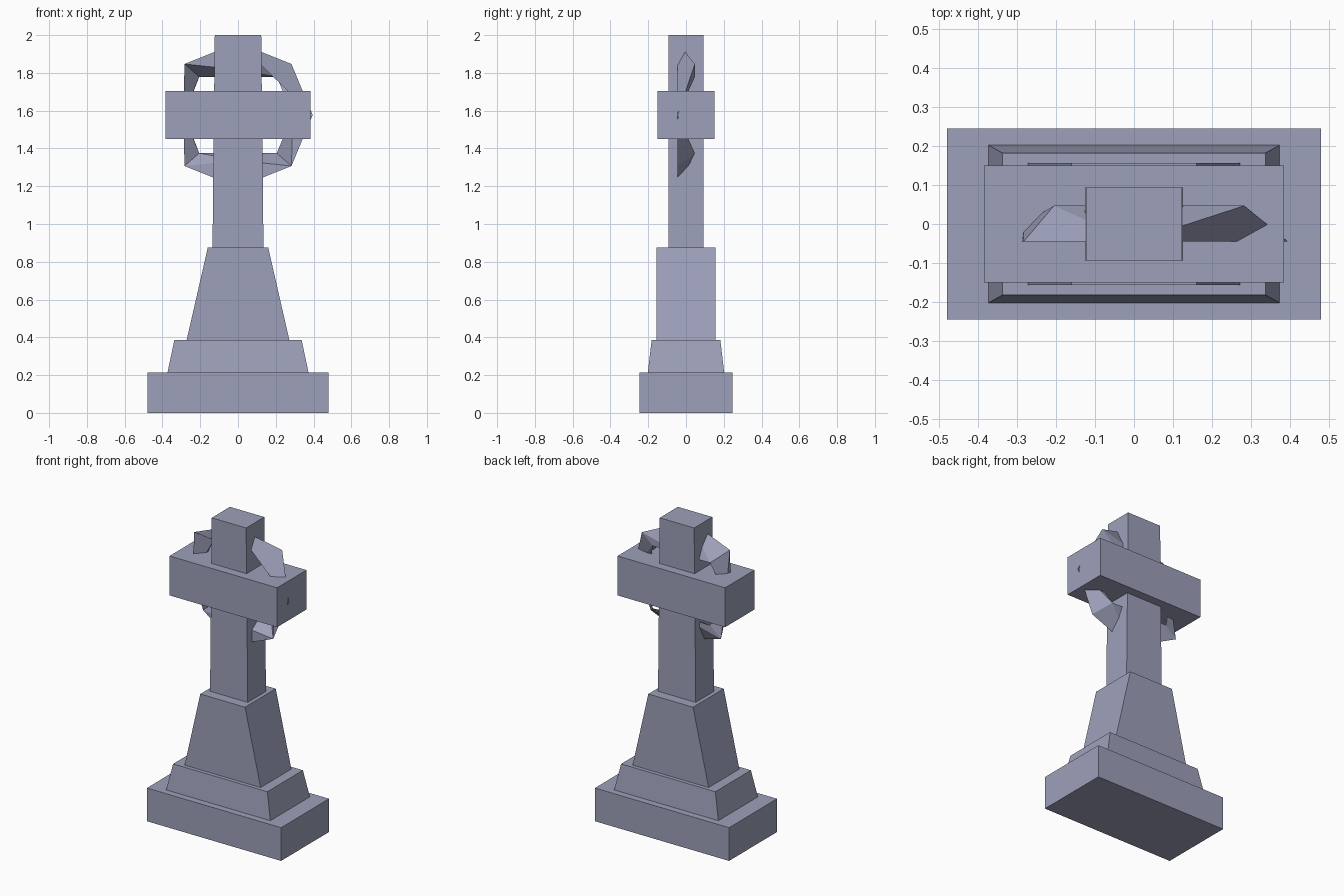
import bpy, bmesh

if "Cube" in bpy.data.objects:
    bpy.data.objects.remove(bpy.data.objects["Cube"])

# Blue-grey stone
stone = bpy.data.materials.new("stone")
stone.diffuse_color = (0.34, 0.355, 0.49, 1)
stone.use_nodes = True
stone.node_tree.nodes["Principled BSDF"].inputs["Base Color"].default_value = stone.diffuse_color


def new_object(name, bm):
    bmesh.ops.recalc_face_normals(bm, faces=bm.faces[:])
    mesh = bpy.data.meshes.new(name)
    bm.to_mesh(mesh)
    bm.free()
    mesh.materials.append(stone)
    obj = bpy.data.objects.new(name, mesh)
    bpy.context.collection.objects.link(obj)
    return obj


def tapered_block(name, z0, z1, bottom, top):
    """Box with half-sizes (x, y) given at its bottom and top."""
    bm = bmesh.new()
    bmesh.ops.create_cube(bm, size=2)
    for v in bm.verts:
        hx, hy = top if v.co.z > 0 else bottom
        v.co = (v.co.x * hx, v.co.y * hy, z1 if v.co.z > 0 else z0)
    return new_object(name, bm)


# Stepped base, pedestal, shaft and cross arm
tapered_block("base_slab", 0, 0.215, (0.48, 0.245), (0.48, 0.245))
tapered_block("second_step", 0.215, 0.385, (0.373, 0.202), (0.337, 0.182))
tapered_block("pedestal", 0.385, 0.875, (0.272, 0.157), (0.16, 0.157))
tapered_block("shaft", 0.875, 2.0, (0.135, 0.093), (0.123, 0.093))
tapered_block("cross_arm", 1.45, 1.705, (0.385, 0.15), (0.385, 0.15))

# Faceted ring: four rough-cut quarters, each made of wedge chunks
CZ, F, B = 1.577, -0.045, 0.047


def ring_quarter(name, side, up, outer_y, side_x, side_y, bridged=False):
    def p(x, y, z):
        return (side * x, y, CZ + up * z)

    crown, crown_in = p(0, F, 0.383), p(0, F, 0.24)
    corner, corner_in = p(0.283, outer_y, 0.27), p(0.205, B, 0.202)
    side_out, side_in = p(side_x, side_y, 0), p(0.29, F, 0)
    back_in = p(0, B, 0.2)
    chunks = [(corner, side_out, corner_in, side_in),
              (crown, corner, corner_in, back_in, crown_in)]
    if bridged:
        chunks.append((crown, corner, side_out, corner_in))
    bm = bmesh.new()
    for pts in chunks:
        verts = [bm.verts.new(c) for c in pts]
        bmesh.ops.convex_hull(bm, input=verts)
    return new_object(name, bm)


ring_quarter("ring_upper_right", 1, 1, B, 0.395, F, bridged=True)
ring_quarter("ring_lower_right", 1, -1, F, 0.395, F)
ring_quarter("ring_upper_left", -1, 1, F, 0.284, 0)
ring_quarter("ring_lower_left", -1, -1, B, 0.284, 0)
